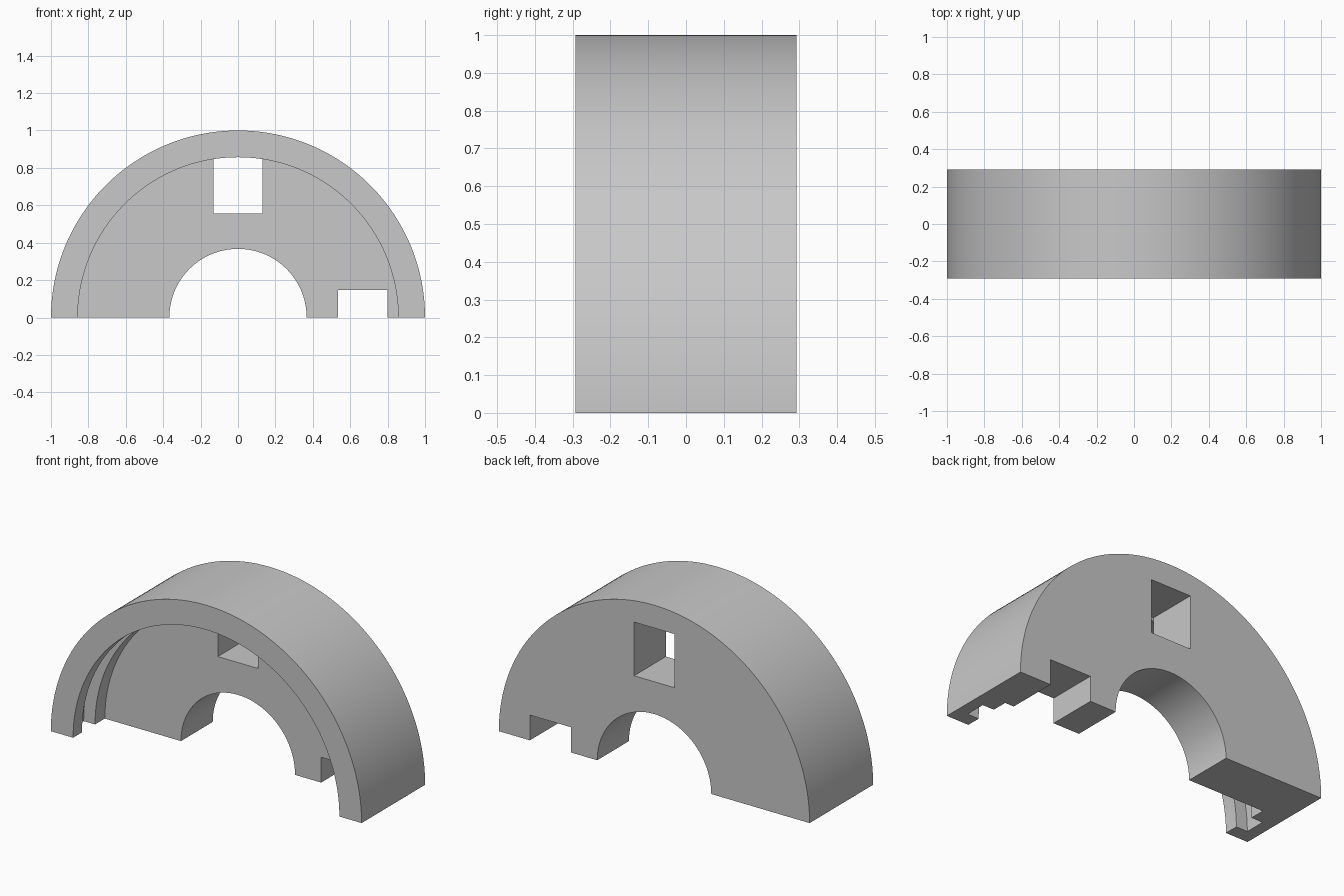
import bpy
import bmesh
import math
from mathutils import Matrix, Vector

cube = bpy.data.objects.get("Cube")
if cube:
    bpy.data.objects.remove(cube, do_unlink=True)

# Main dimensions
HALF = 0.292          # half the thickness
BORE, LIP, GROOVE, OUTER = 0.367, 0.857, 0.93, 1.0
SEGMENTS = 96

grey = bpy.data.materials.new("plain_grey")
grey.use_nodes = True
colour = (0.58, 0.58, 0.58, 1)
grey.diffuse_color = colour
grey.node_tree.nodes["Principled BSDF"].inputs["Base Color"].default_value = colour


def make_object(name, bm):
    bmesh.ops.recalc_face_normals(bm, faces=bm.faces)
    mesh = bpy.data.meshes.new(name)
    bm.to_mesh(mesh)
    bm.free()
    mesh.materials.append(grey)
    obj = bpy.data.objects.new(name, mesh)
    bpy.context.collection.objects.link(obj)
    return obj


def make_cutter(name, low, high):
    low, high = Vector(low), Vector(high)
    bm = bmesh.new()
    bmesh.ops.create_cube(bm, size=1, matrix=Matrix.Translation((low + high) / 2)
                          @ Matrix.Diagonal((*(high - low), 1)))
    obj = make_object(name, bm)
    obj.hide_render = True
    return obj


# Half ring housing: web at the back, grooved rim at the front
profile = [(BORE, 0), (BORE, HALF), (OUTER, HALF), (OUTER, -HALF),
           (LIP, -HALF), (LIP, -0.21), (GROOVE, -0.21), (GROOVE, -0.09),
           (LIP, -0.09), (LIP, 0)]
bm = bmesh.new()
section = bm.faces.new([bm.verts.new((r, y, 0)) for r, y in profile])
bmesh.ops.spin(bm, geom=[section, *section.edges, *section.verts],
               cent=(0, 0, 0), axis=(0, -1, 0), angle=math.pi, steps=SEGMENTS)
housing = make_object("half_ring_housing", bm)

# Square window and bottom notch cut through the web
cutters = [make_cutter("window_cutter", (-0.13, 0, 0.555), (0.13, 0.4, 0.867)),
           make_cutter("notch_cutter", (0.535, -0.1, -0.1), (0.8, 0.4, 0.147))]
bpy.context.view_layer.objects.active = housing
for cutter in cutters:
    cut = housing.modifiers.new(cutter.name, "BOOLEAN")
    cut.operation = "DIFFERENCE"
    cut.solver = "EXACT"
    cut.object = cutter
    bpy.ops.object.modifier_apply(modifier=cut.name)
    bpy.data.objects.remove(cutter, do_unlink=True)

# Smooth curved walls, crisp corners
bpy.ops.object.select_all(action="DESELECT")
housing.select_set(True)
bpy.ops.object.shade_smooth_by_angle(angle=math.radians(30))
